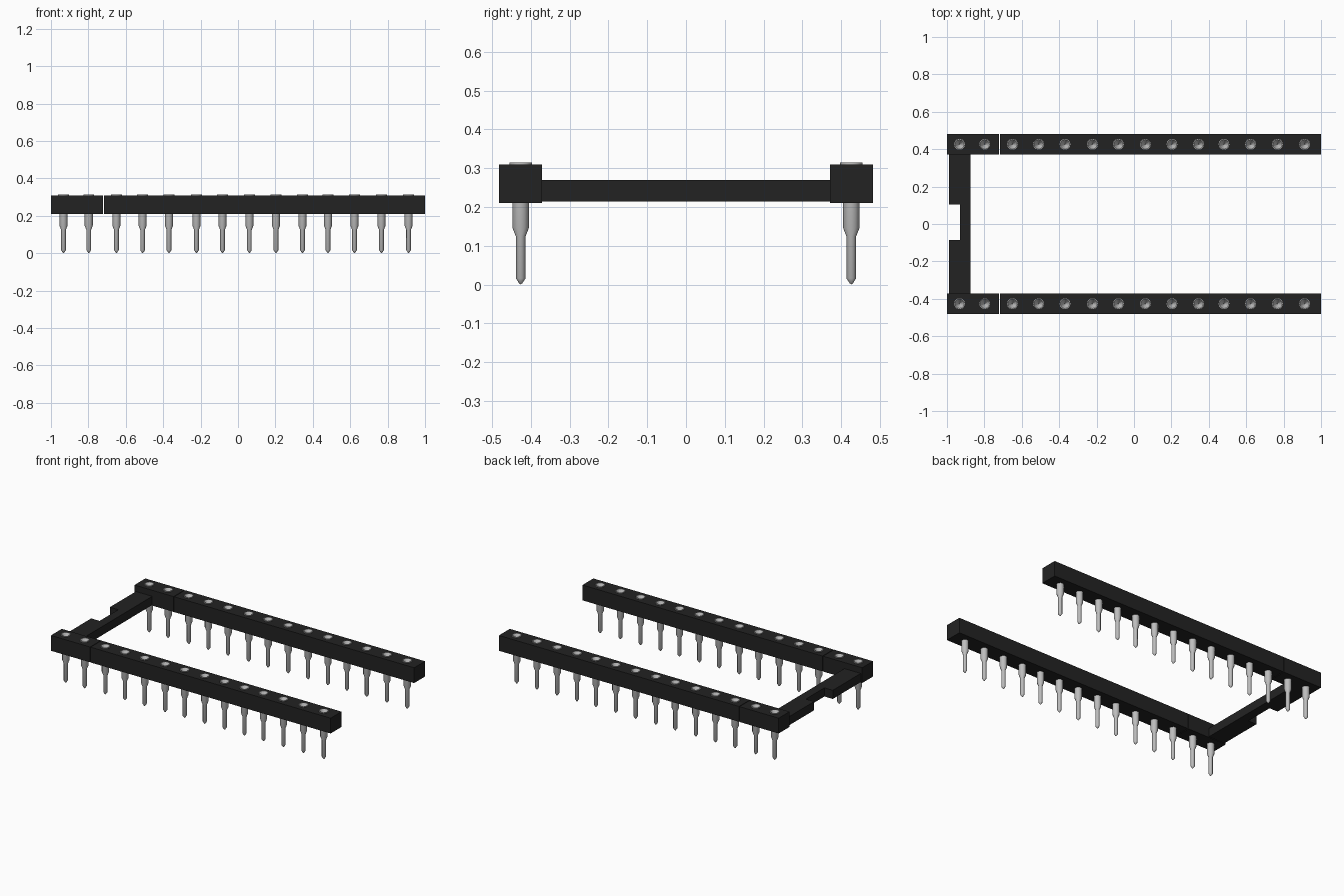
import bpy, bmesh, math

cube = bpy.data.objects.get("Cube")
if cube:
    bpy.data.objects.remove(cube, do_unlink=True)

PIN_X = [-0.933, -0.798, -0.65, -0.51, -0.369, -0.222, -0.083,
         0.061, 0.203, 0.345, 0.481, 0.623, 0.767, 0.912]
ROW_Y = 0.426
RAIL_Z = (0.21, 0.309)
SIDES = 12


def material(name, rgb, rough):
    m = bpy.data.materials.new(name)
    m.use_nodes = True
    m.diffuse_color = (*rgb, 1)
    bsdf = m.node_tree.nodes["Principled BSDF"]
    bsdf.inputs["Base Color"].default_value = (*rgb, 1)
    bsdf.inputs["Roughness"].default_value = rough
    return m


BLACK = material("black plastic", (0.0165, 0.0165, 0.0165), 0.6)
METAL = material("pin metal", (0.52, 0.52, 0.52), 0.5)


def finish(name, bm, mat):
    bmesh.ops.recalc_face_normals(bm, faces=bm.faces[:])
    me = bpy.data.meshes.new(name)
    bm.to_mesh(me)
    bm.free()
    me.materials.append(mat)
    ob = bpy.data.objects.new(name, me)
    bpy.context.collection.objects.link(ob)
    return ob


def prism(name, outline, z0, z1, mat):
    """Extrude an xy outline from z0 to z1."""
    bm = bmesh.new()
    face = bm.faces.new([bm.verts.new((x, y, z0)) for x, y in outline])
    up = bmesh.ops.extrude_face_region(bm, geom=[face])["geom"]
    for v in up:
        if isinstance(v, bmesh.types.BMVert):
            v.co.z = z1
    return finish(name, bm, mat)


def bore(rail, xs, y):
    """Cut a blind socket hole at each pin position."""
    bm = bmesh.new()
    for x in xs:
        ret = bmesh.ops.create_cone(bm, cap_ends=True, segments=SIDES,
                                    radius1=0.026, radius2=0.026, depth=0.1)
        bmesh.ops.translate(bm, verts=ret["verts"], vec=(x, y, 0.3))
    cutter = finish("hole_cutter", bm, BLACK)
    cutter.hide_render = True
    mod = rail.modifiers.new("holes", "BOOLEAN")
    mod.operation, mod.solver, mod.object = "DIFFERENCE", "EXACT", cutter
    bpy.ops.object.select_all(action="DESELECT")
    bpy.context.view_layer.objects.active = rail
    rail.select_set(True)
    bpy.ops.object.modifier_apply(modifier=mod.name)
    bpy.data.objects.remove(cutter, do_unlink=True)


# Two rails, each split by a hairline gap near the crossbar end
for side, sy in (("front", -1), ("back", 1)):
    for part, x0, x1 in (("end", -1.0, -0.7205), ("long", -0.7165, 1.0)):
        ya, yb = sorted((sy * 0.371, sy * 0.482))
        rail = prism(f"{side}_rail_{part}", [(x0, ya), (x1, ya), (x1, yb), (x0, yb)],
                     *RAIL_Z, BLACK)
        bore(rail, [x for x in PIN_X if x0 < x < x1], sy * ROW_Y)

# Crossbar with the orientation notch in its outer edge
prism("notched_crossbar",
      [(-0.99, -0.373), (-0.873, -0.373), (-0.873, 0.373), (-0.99, 0.373),
       (-0.99, 0.105), (-0.93, 0.105), (-0.93, -0.085), (-0.99, -0.085)],
      0.214, 0.27, BLACK)

# Turned pin: pointed leg, shoulder, barrel, collar and conical socket
PROFILE = [(0, 0), (0.004, 0.003), (0.0125, 0.016), (0.0125, 0.124), (0.0215, 0.147),
           (0.0215, 0.304), (0.029, 0.304), (0.029, 0.314), (0.0255, 0.314), (0, 0.262)]
bm = bmesh.new()
verts = [bm.verts.new((r, 0, z)) for r, z in PROFILE]
edges = [bm.edges.new(p) for p in zip(verts, verts[1:])]
bmesh.ops.spin(bm, geom=verts + edges, cent=(0, 0, 0), axis=(0, 0, 1),
               angle=math.tau, steps=SIDES)
bmesh.ops.remove_doubles(bm, verts=bm.verts[:], dist=1e-5)
pin = finish("pin", bm, METAL)
bpy.ops.object.select_all(action="DESELECT")
bpy.context.view_layer.objects.active = pin
pin.select_set(True)
bpy.ops.object.shade_smooth_by_angle(angle=math.radians(35))
for f in pin.data.polygons:  # faceted socket cone
    if f.center.z > 0.265 and f.normal.z > 0.1:
        f.use_smooth = False

# Place the pins along both rows
for side, sy in (("front", -1), ("back", 1)):
    for i, x in enumerate(PIN_X):
        ob = bpy.data.objects.new(f"{side}_pin_{i + 1}", pin.data)
        ob.location = (x, sy * ROW_Y, 0)
        bpy.context.collection.objects.link(ob)
bpy.data.objects.remove(pin, do_unlink=True)
